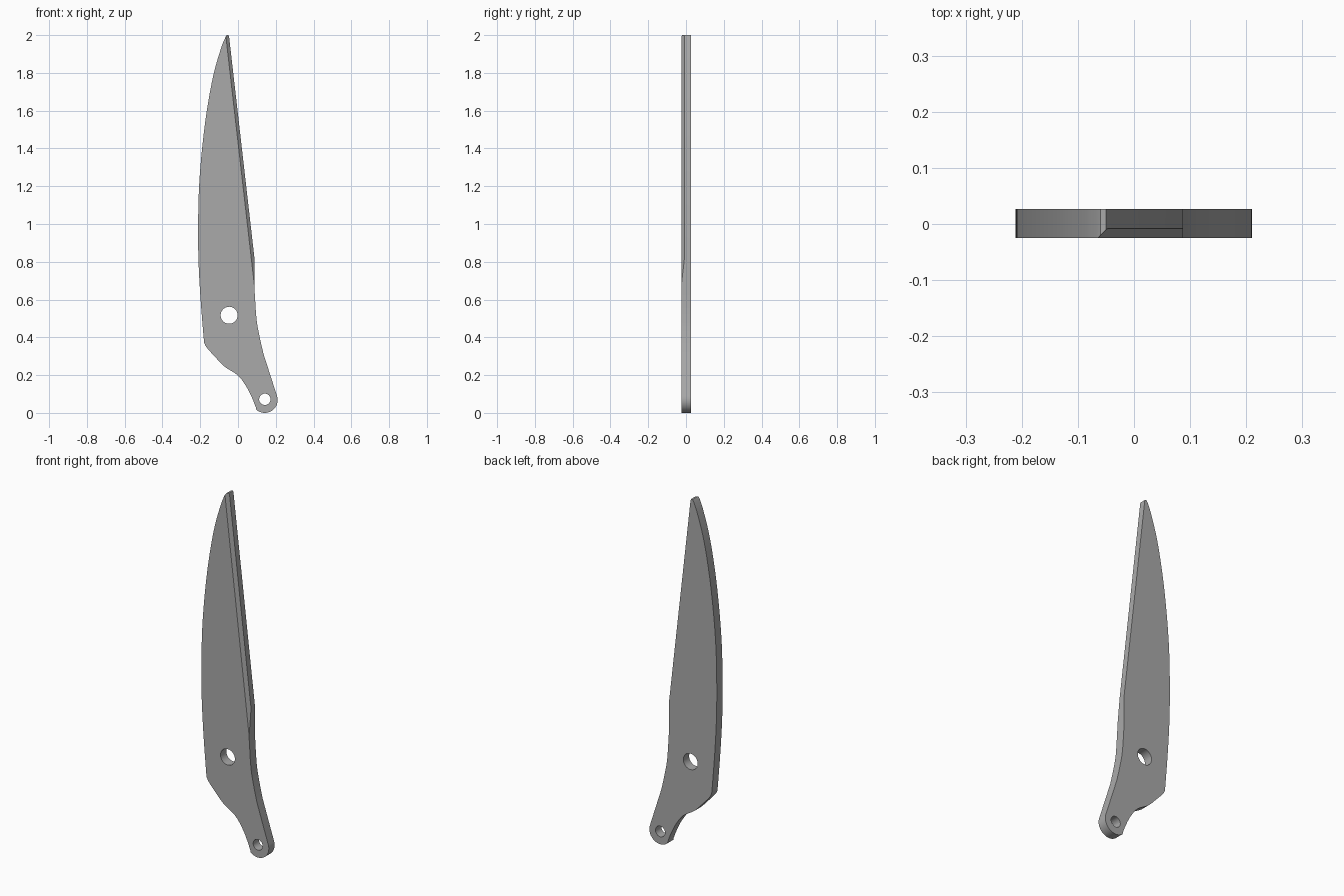
import bpy
import bmesh
from math import cos, sin, radians
from mathutils import Vector

if "Cube" in bpy.data.objects:
    bpy.data.objects.remove(bpy.data.objects["Cube"])

FRONT, BACK = -0.025, 0.027


def new_object(name, bm):
    bmesh.ops.recalc_face_normals(bm, faces=bm.faces)
    mesh = bpy.data.meshes.new(name)
    bm.to_mesh(mesh)
    bm.free()
    obj = bpy.data.objects.new(name, mesh)
    bpy.context.collection.objects.link(obj)
    return obj


def prism(name, start, end):
    """Solid joining two matching rings of points."""
    bm = bmesh.new()
    a = [bm.verts.new(p) for p in start]
    b = [bm.verts.new(p) for p in end]
    bm.faces.new(a)
    bm.faces.new(b[::-1])
    for i in range(len(a)):
        j = (i + 1) % len(a)
        bm.faces.new((a[i], b[i], b[j], a[j]))
    return new_object(name, bm)


def smooth_path(points, steps=4):
    """Catmull-Rom curve through the points."""
    pts = [Vector(p) for p in points]
    pts = [2 * pts[0] - pts[1]] + pts + [2 * pts[-1] - pts[-2]]
    out = []
    for p, q, r, s in zip(pts, pts[1:], pts[2:], pts[3:]):
        for k in range(steps):
            t = k / steps
            out.append(0.5 * (2 * q + (r - p) * t + (2 * p - 5 * q + 4 * r - s) * t**2
                              + (3 * q - p - 3 * r + s) * t**3))
    return out + [pts[-2]]


def arc(x, z, radius, start, stop, count):
    angles = [radians(start + (stop - start) * i / count) for i in range(count + 1)]
    return [Vector((x + radius * cos(a), z + radius * sin(a))) for a in angles]


def ring(points, y):
    return [(p.x, y, p.y) for p in points]


# Blade outline: curved spine, hooked heel, round foot, straight cutting edge
spine = smooth_path([(-0.066, 1.99), (-0.09, 1.93), (-0.13, 1.79), (-0.165, 1.6), (-0.19, 1.4),
                     (-0.206, 1.2), (-0.211, 1.0), (-0.209, 0.8), (-0.198, 0.6), (-0.182, 0.4)])
heel = smooth_path([(-0.179, 0.37), (-0.165, 0.345), (-0.12, 0.295), (-0.071, 0.245), (0.0, 0.198),
                    (0.045, 0.138), (0.075, 0.078), (0.094, 0.03)])
foot = arc(0.142, 0.068, 0.068, 228, 377, 16)
leg = smooth_path([(0.135, 0.312), (0.115, 0.4), (0.098, 0.497), (0.087, 0.66)], 3)
edge = [Vector(p) for p in ((0.087, 0.82), (-0.047, 1.99), (-0.05, 2.0), (-0.06, 2.0))]
outline = spine + heel + foot + leg + edge
blade = prism("blade", ring(outline, FRONT), ring(outline, BACK))

# Cutters for the two holes and the bevel along the front cutting edge
cutters = []
for name, x, z, radius in (("pivot_hole", -0.047, 0.517, 0.045), ("foot_hole", 0.142, 0.072, 0.03)):
    circle = arc(x, z, radius, 0, 352.5, 47)
    cutters.append(prism(name, ring(circle, -0.1), ring(circle, 0.1)))


def bevel_section(z):
    x = -0.065 + (2 - z) * 0.1144
    return [(x + dx, FRONT + dy, z) for dx, dy in ((-0.03, -0.03), (0.1, 0.1), (0.1, -0.03))]


cutters.append(prism("edge_bevel", bevel_section(2.1), bevel_section(0.67)))

for cutter in cutters:
    cutter.hide_render = True
    mod = blade.modifiers.new(cutter.name, "BOOLEAN")
    mod.operation = "DIFFERENCE"
    mod.solver = "EXACT"
    mod.object = cutter

# Bake the cuts and discard the cutters
bpy.context.view_layer.update()
cut = bpy.data.meshes.new_from_object(blade.evaluated_get(bpy.context.evaluated_depsgraph_get()))
blade.modifiers.clear()
blade.data = cut
for cutter in cutters:
    bpy.data.objects.remove(cutter)

# Plain grey metal
steel = bpy.data.materials.new("grey_steel")
steel.use_nodes = True
colour = (0.4, 0.4, 0.4, 1)
steel.diffuse_color = colour
steel.node_tree.nodes["Principled BSDF"].inputs["Base Color"].default_value = colour
blade.data.materials.clear()
blade.data.materials.append(steel)

bpy.ops.object.select_all(action="DESELECT")
blade.select_set(True)
bpy.context.view_layer.objects.active = blade
bpy.ops.object.shade_smooth_by_angle(angle=radians(30))
